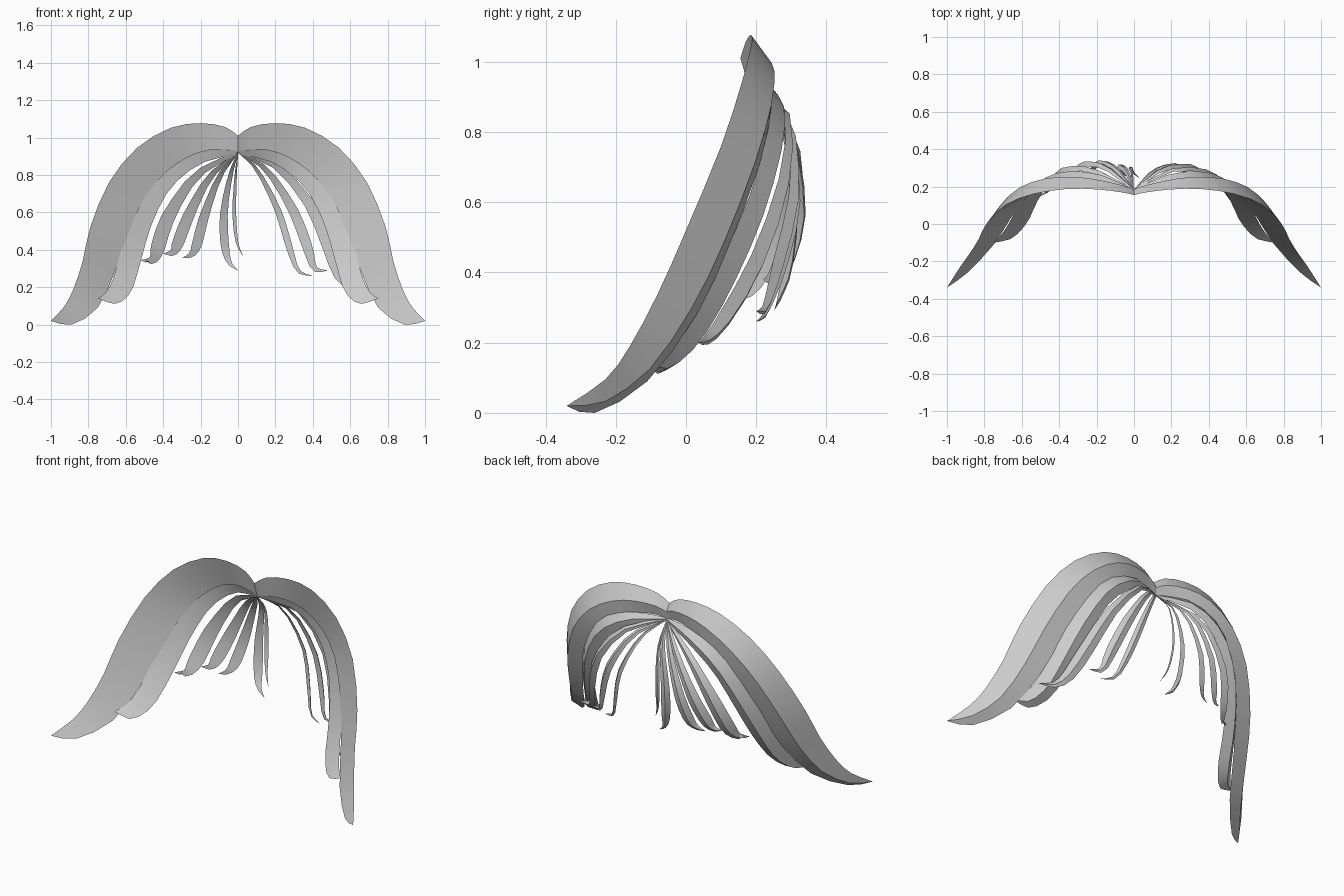
import bpy, bmesh, math
from mathutils import Vector

if "Cube" in bpy.data.objects:
    bpy.data.objects.remove(bpy.data.objects["Cube"])


def sample(pts, n):
    """Evenly sampled Catmull-Rom curve through the points."""
    p = [Vector(q) for q in pts]
    p = [2 * p[0] - p[1]] + p + [2 * p[-1] - p[-2]]
    spans, out = len(p) - 3, []
    for k in range(n + 1):
        f = k / n * spans
        i = min(int(f), spans - 1)
        t = f - i
        a, b, c, d = p[i:i + 4]
        out.append(0.5 * (2 * b + (c - a) * t + (2 * a - 5 * b + 4 * c - d) * t * t
                          + (3 * b - a - 3 * c + d) * t ** 3))
    return out


def strand(name, outer, inner, bulge=0.24, mirror=False):
    """Three-sided lock: flat front between two edges, ridge along the back."""
    bm = bmesh.new()
    rings = []
    for i, (a, c) in enumerate(zip(outer, inner)):
        j, k = max(i - 1, 0), min(i + 1, len(outer) - 1)
        tangent = (outer[k] + inner[k]) - (outer[j] + inner[j])
        nrm = (c - a).cross(tangent)
        if nrm.length > 1e-9:
            nrm.normalize()
        if nrm.y < 0:
            nrm = -nrm
        ridge = a.lerp(c, 0.55) + nrm * (c - a).length * bulge
        if i == 0 and abs(a.x) < 1e-4:
            ridge.x = 0
        pts = (a, ridge, c)
        rings.append([bm.verts.new((-q.x if mirror else q.x, q.y, q.z)) for q in pts])
    for r, s in zip(rings, rings[1:]):
        for i in range(3):
            bm.faces.new((r[i], r[(i + 1) % 3], s[(i + 1) % 3], s[i]))
    bmesh.ops.remove_doubles(bm, verts=bm.verts, dist=1e-4)
    bmesh.ops.recalc_face_normals(bm, faces=bm.faces)
    me = bpy.data.meshes.new(name)
    bm.to_mesh(me)
    bm.free()
    ob = bpy.data.objects.new(name, me)
    bpy.context.collection.objects.link(ob)
    bpy.ops.object.select_all(action='DESELECT')
    ob.select_set(True)
    bpy.context.view_layer.objects.active = ob
    bpy.ops.object.shade_smooth_by_angle(angle=math.radians(32))


def thin_strand(name, path, width, n=12):
    """Narrow lock swept along a centre path, tapered at both ends."""
    c = sample(path, n)
    sx = 1 if path[2][0] > 0 else -1
    outer, inner = [], []
    for i, q in enumerate(c):
        t = i / n
        tan = c[min(i + 1, n)] - c[max(i - 1, 0)]
        side = tan.cross(Vector((0.5 * sx, 1, 0))).normalized()
        if side.x * sx < 0:
            side = -side
        w = width * min(1, 0.15 + 1.9 * t) * min(1, (1 - t) * 2.6) / 2
        outer.append(q + side * w)
        inner.append(q - side * w)
    strand(name, outer, inner, 0.3)


# Large swept locks, mirrored
main_outer = sample([(0, .155, 1.01), (.07, .17, 1.057), (.2, .185, 1.077), (.36, .187, 1.052),
                     (.54, .16, .945), (.69, .10, .76), (.79, .0, .52), (.83, -.08, .34),
                     (.88, -.16, .19), (.93, -.23, .095), (1, -.34, .02)], 20)
main_inner = sample([(0, .18, .925), (.06, .19, .937), (.16, .215, .932), (.27, .235, .895),
                     (.39, .235, .81), (.50, .20, .68), (.59, .125, .48), (.66, .03, .28),
                     (.75, -.11, .09), (.89, -.26, .0), (1, -.34, .02)], 20)
second_outer = sample([(0, .175, .93), (.2, .235, .935), (.4, .24, .84), (.54, .185, .63),
                       (.62, .095, .42), (.66, .02, .27), (.70, -.045, .18), (.75, -.1, .14)], 16)
second_inner = sample([(0, .185, .915), (.2, .26, .86), (.36, .255, .73), (.46, .205, .54),
                       (.52, .115, .34), (.57, .01, .18), (.65, -.075, .112), (.75, -.1, .14)], 16)
for mirror, side in ((False, "right"), (True, "left")):
    strand("main_lock_" + side, main_outer, main_inner, 0.21, mirror)
    strand("second_lock_" + side, second_outer, second_inner, 0.26, mirror)

# Thin inner locks, uneven on the two sides
root = (0, .18, .922)
thin = {
    "right_lock_a": (.075, [(.2, .285, .85), (.38, .275, .65), (.48, .20, .43),
                            (.54, .11, .27), (.60, .06, .21), (.69, .035, .2)]),
    "right_lock_b": (.06, [(.15, .29, .83), (.29, .305, .62), (.37, .26, .42),
                           (.41, .225, .3), (.48, .20, .29)]),
    "right_lock_c": (.04, [(.1, .28, .83), (.21, .315, .62), (.27, .28, .43),
                           (.32, .23, .29), (.40, .20, .26)]),
    "left_lock_a": (.085, [(-.22, .285, .80), (-.37, .28, .58), (-.43, .22, .41),
                           (-.46, .17, .345), (-.52, .14, .345)]),
    "left_lock_b": (.07, [(-.15, .30, .79), (-.26, .315, .59), (-.32, .27, .44),
                          (-.35, .24, .385), (-.40, .22, .38)]),
    "left_lock_c": (.06, [(-.1, .295, .79), (-.18, .325, .58), (-.22, .29, .43),
                          (-.25, .26, .375), (-.30, .24, .355)]),
    "left_lock_d": (.05, [(-.04, .28, .80), (-.075, .305, .6), (-.07, .29, .42),
                          (-.045, .265, .33), (0, .25, .29)]),
    "left_lock_e": (.022, [(-.012, .275, .80), (-.02, .30, .6), (-.005, .275, .44),
                           (.03, .245, .36)]),
}
for name, (width, path) in thin.items():
    thin_strand(name, [root] + path, width)
